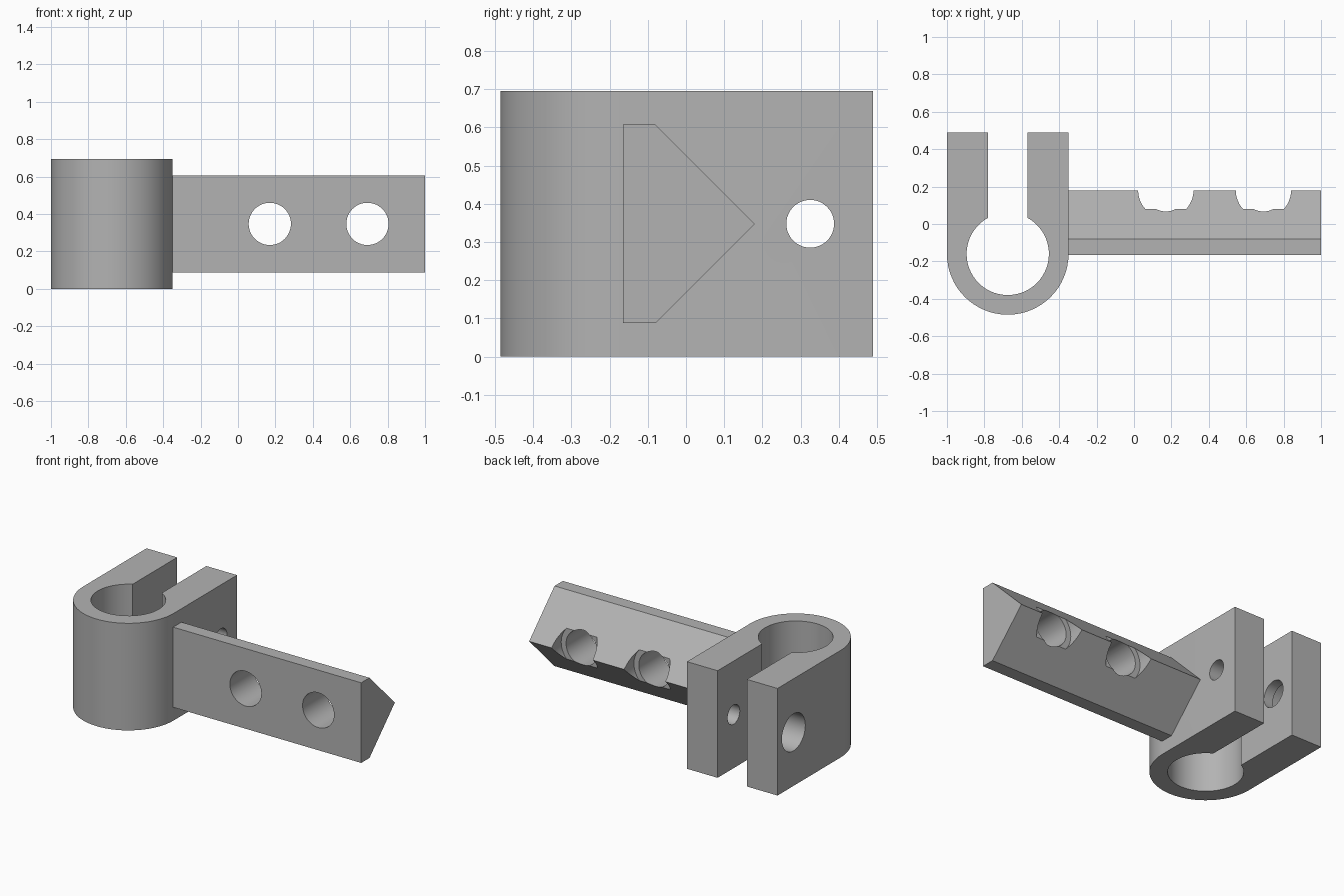
import bpy, bmesh
from math import pi, sin, cos, asin, radians
from mathutils import Matrix, Vector

cube = bpy.data.objects.get("Cube")
if cube:
    bpy.data.objects.remove(cube, do_unlink=True)

grey = bpy.data.materials.new("plain grey")
grey.use_nodes = True
colour = (0.45, 0.45, 0.45, 1)
grey.diffuse_color = colour
grey.node_tree.nodes["Principled BSDF"].inputs["Base Color"].default_value = colour

HEIGHT, MID = 0.695, 0.3475
RING_X, RING_Y, OUTER, INNER, GAP = -0.675, -0.16, 0.325, 0.22, 0.105
BACK = 0.49


def finish(name, bm):
    bmesh.ops.recalc_face_normals(bm, faces=bm.faces)
    mesh = bpy.data.meshes.new(name)
    bm.to_mesh(mesh)
    bm.free()
    obj = bpy.data.objects.new(name, mesh)
    bpy.context.collection.objects.link(obj)
    mesh.materials.append(grey)
    return obj


def prism(name, outline, offset):
    """Extrude a closed outline along an offset."""
    bm = bmesh.new()
    face = bm.faces.new([bm.verts.new(p) for p in outline])
    side = bmesh.ops.extrude_face_region(bm, geom=[face])["geom"]
    moved = [v for v in side if isinstance(v, bmesh.types.BMVert)]
    bmesh.ops.translate(bm, verts=moved, vec=offset)
    return finish(name, bm)


def drill(target, start, end, radius):
    """Cut a round hole between two points."""
    a, b = Vector(start), Vector(end)
    turn = (b - a).to_track_quat("Z", "Y").to_matrix().to_4x4()
    bm = bmesh.new()
    bmesh.ops.create_cone(bm, cap_ends=True, segments=48, radius1=radius, radius2=radius,
                          depth=(b - a).length, matrix=Matrix.Translation((a + b) / 2) @ turn)
    cutter = finish("hole_cutter", bm)
    cutter.hide_render = True
    mod = target.modifiers.new("hole", "BOOLEAN")
    mod.operation, mod.solver, mod.object = "DIFFERENCE", "EXACT", cutter
    bpy.context.view_layer.objects.active = target
    bpy.ops.object.modifier_apply(modifier=mod.name)
    bpy.data.objects.remove(cutter, do_unlink=True)


def arc(radius, start, end, steps):
    angles = [start + (end - start) * i / steps for i in range(steps + 1)]
    return [(RING_X + radius * cos(t), RING_Y + radius * sin(t), 0) for t in angles]


# Split clamp: outer half round, two arms, inner bore opening into the slot
slot = asin(GAP / INNER)
outline = [(RING_X - OUTER, BACK, 0)]
outline += arc(OUTER, pi, 2 * pi, 32)
outline += [(RING_X + OUTER, BACK, 0), (RING_X + GAP, BACK, 0)]
outline += arc(INNER, pi / 2 - slot, slot - 1.5 * pi, 48)
outline += [(RING_X - GAP, BACK, 0)]
clamp = prism("split_clamp", outline, (0, 0, HEIGHT))

# Clamping screw hole, wider and recessed in the right arm
hole_y = 0.325
drill(clamp, (RING_X, hole_y, MID), (0, hole_y, MID), 0.0625)
drill(clamp, (-1.2, hole_y, MID), (RING_X, hole_y, MID), 0.085)
drill(clamp, (-1.2, hole_y, MID), (-0.845, hole_y, MID), 0.12)

# Ridged mounting bar
half = 0.26
section = [(-0.165, -half), (-0.08, -half), (0.18, 0), (-0.08, half), (-0.165, half)]
bar = prism("mounting_bar", [(-0.352, y, MID + z) for y, z in section], (1.352, 0, 0))

# Bolt holes with counterbores on the ridge side
for x in (0.17, 0.692):
    drill(bar, (x, -0.5, MID), (x, 0.5, MID), 0.113)
    drill(bar, (x, 0.08, MID), (x, 0.5, MID), 0.148)

for obj in (clamp, bar):
    bpy.ops.object.select_all(action="DESELECT")
    obj.select_set(True)
    bpy.context.view_layer.objects.active = obj
    bpy.ops.object.shade_smooth_by_angle(angle=radians(30))
